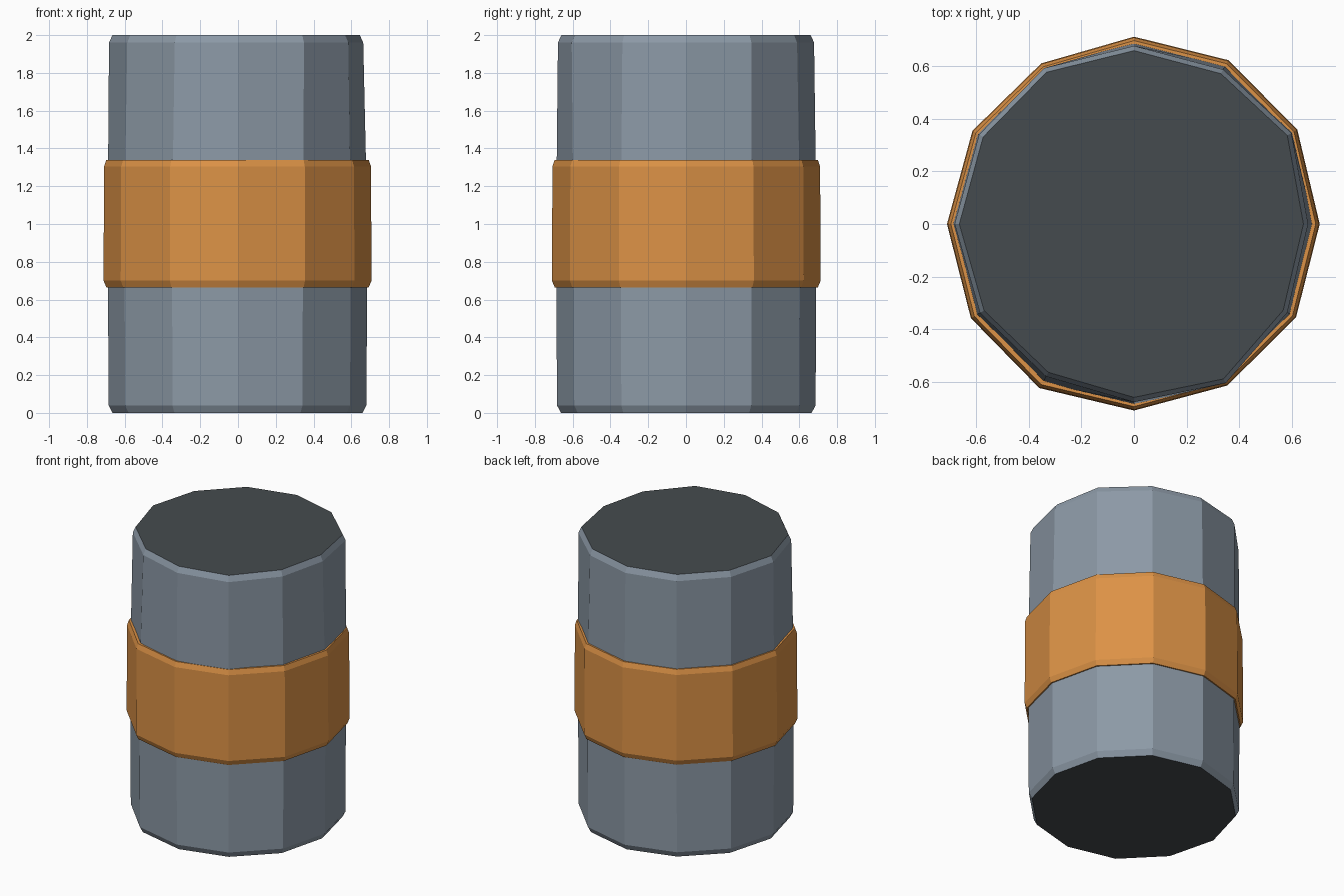
import bpy, bmesh, math

if "Cube" in bpy.data.objects:
    bpy.data.objects.remove(bpy.data.objects["Cube"])


def material(name, rgb):
    """Flat material from 0-255 display values, stored as linear."""
    lin = [((c / 255 + 0.055) / 1.055) ** 2.4 for c in rgb] + [1.0]
    mat = bpy.data.materials.new(name)
    mat.use_nodes = True
    mat.diffuse_color = lin
    mat.node_tree.nodes["Principled BSDF"].inputs["Base Color"].default_value = lin
    return mat


steel = material("blue grey", (140, 153, 166))
orange = material("orange", (220, 146, 70))
charcoal = material("charcoal", (69, 75, 78))

# Slightly uneven twelve-sided outlines, counter-clockwise from +x
BAND = [.707, .718, .72, .713, .706, .71, .712, .717, .721, .71, .71, .712]
LID = [.645, .674, .661, .66, .667, .663, .665, .659, .652, .66, .681, .656]


def grow(outline, amount):
    return [r + amount for r in outline]


def loft(name, levels, mats, caps=True):
    """Join (z, outline) rings into a faceted solid; caps use the last material."""
    bm = bmesh.new()
    rings = []
    for z, outline in levels:
        n = len(outline)
        rings.append([bm.verts.new((r * math.cos(math.tau * i / n),
                                    r * math.sin(math.tau * i / n), z))
                      for i, r in enumerate(outline)])
    for low, high in zip(rings, rings[1:]):
        for i in range(n):
            j = (i + 1) % n
            bm.faces.new((low[i], low[j], high[j], high[i]))
    if caps:
        for ring in (rings[0][::-1], rings[-1]):
            bm.faces.new(ring).material_index = len(mats) - 1
    mesh = bpy.data.meshes.new(name)
    bm.to_mesh(mesh)
    bm.free()
    for mat in mats:
        mesh.materials.append(mat)
    obj = bpy.data.objects.new(name, mesh)
    bpy.context.collection.objects.link(obj)
    return obj


# Barrel body with bevelled rims and dark ends
loft("barrel_body", [
    (0, grow(BAND, -.048)),
    (.04, grow(BAND, -.027)),
    (1, grow(BAND, -.022)),
    (1.96, grow(LID, .018)),
    (2, LID),
], [steel, charcoal])

# Bevelled middle band, its ends tucked into the body
loft("middle_band", [
    (.665, grow(BAND, -.04)),
    (.665, grow(BAND, -.015)),
    (.70, BAND),
    (1.305, grow(BAND, -.003)),
    (1.34, grow(BAND, -.015)),
    (1.34, grow(BAND, -.04)),
], [orange], caps=False)
